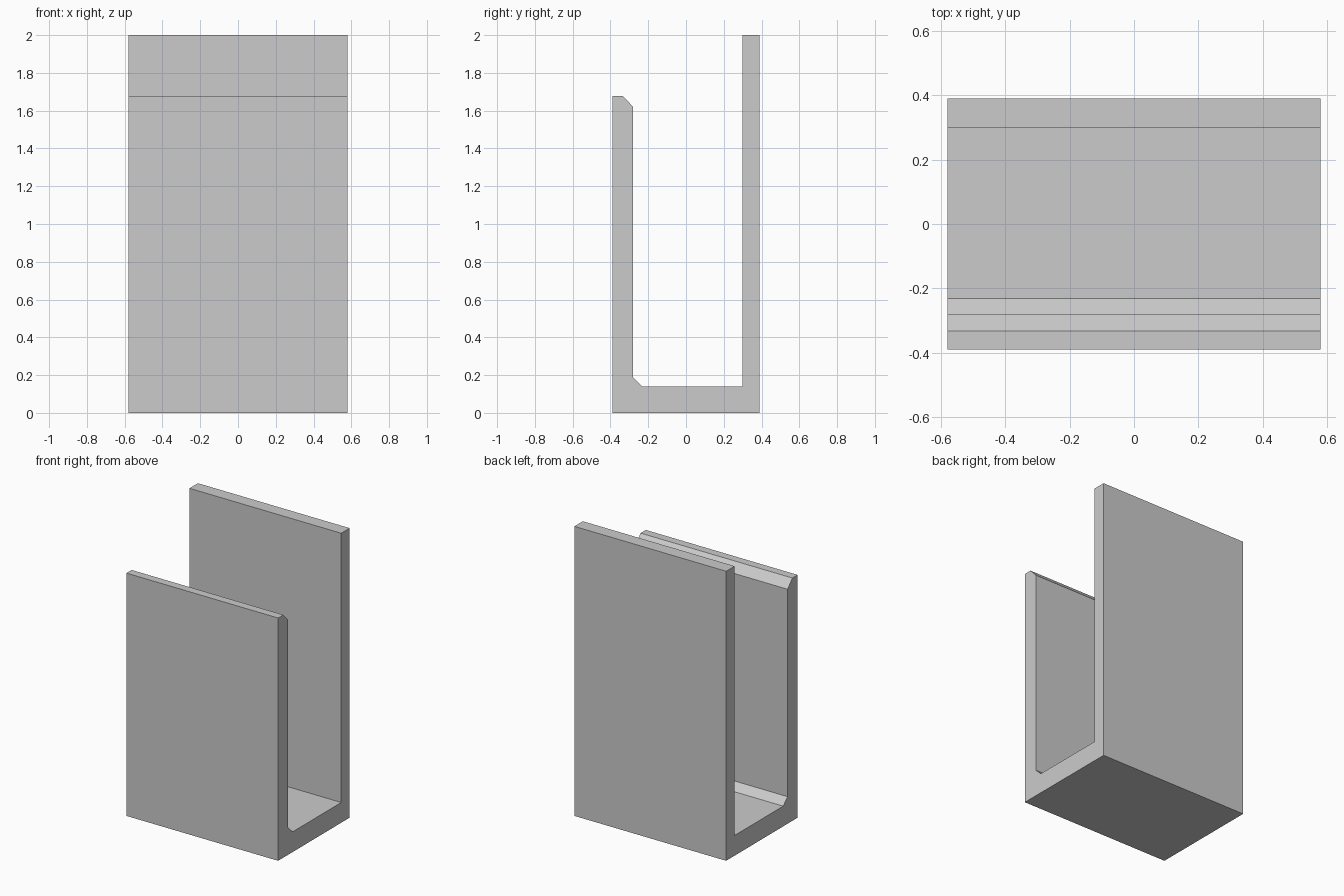
import bpy
import bmesh

HALF_WIDTH = 0.58

cube = bpy.data.objects.get("Cube")
if cube:
    bpy.data.objects.remove(cube, do_unlink=True)

# Plain grey material
grey = bpy.data.materials.new("plain grey")
grey.use_nodes = True
colour = (0.6, 0.6, 0.6, 1.0)
grey.diffuse_color = colour
grey.node_tree.nodes["Principled BSDF"].inputs["Base Color"].default_value = colour

# Side profile (y, z): tall back wall, floor, shorter chamfered front wall
profile = [
    (-0.39, 0.0), (0.39, 0.0), (0.39, 2.0), (0.298, 2.0),
    (0.298, 0.14), (-0.232, 0.14), (-0.28, 0.187),
    (-0.28, 1.62), (-0.333, 1.677), (-0.39, 1.677),
]

# Extrude the profile across the width
bm = bmesh.new()
side = bm.faces.new([bm.verts.new((-HALF_WIDTH, y, z)) for y, z in profile])
extruded = bmesh.ops.extrude_face_region(bm, geom=[side], use_keep_orig=True)
new_verts = [g for g in extruded["geom"] if isinstance(g, bmesh.types.BMVert)]
bmesh.ops.translate(bm, verts=new_verts, vec=(2 * HALF_WIDTH, 0, 0))
bmesh.ops.recalc_face_normals(bm, faces=bm.faces)

mesh = bpy.data.meshes.new("channel_holder")
bm.to_mesh(mesh)
bm.free()
mesh.materials.append(grey)
holder = bpy.data.objects.new("channel_holder", mesh)
bpy.context.collection.objects.link(holder)
